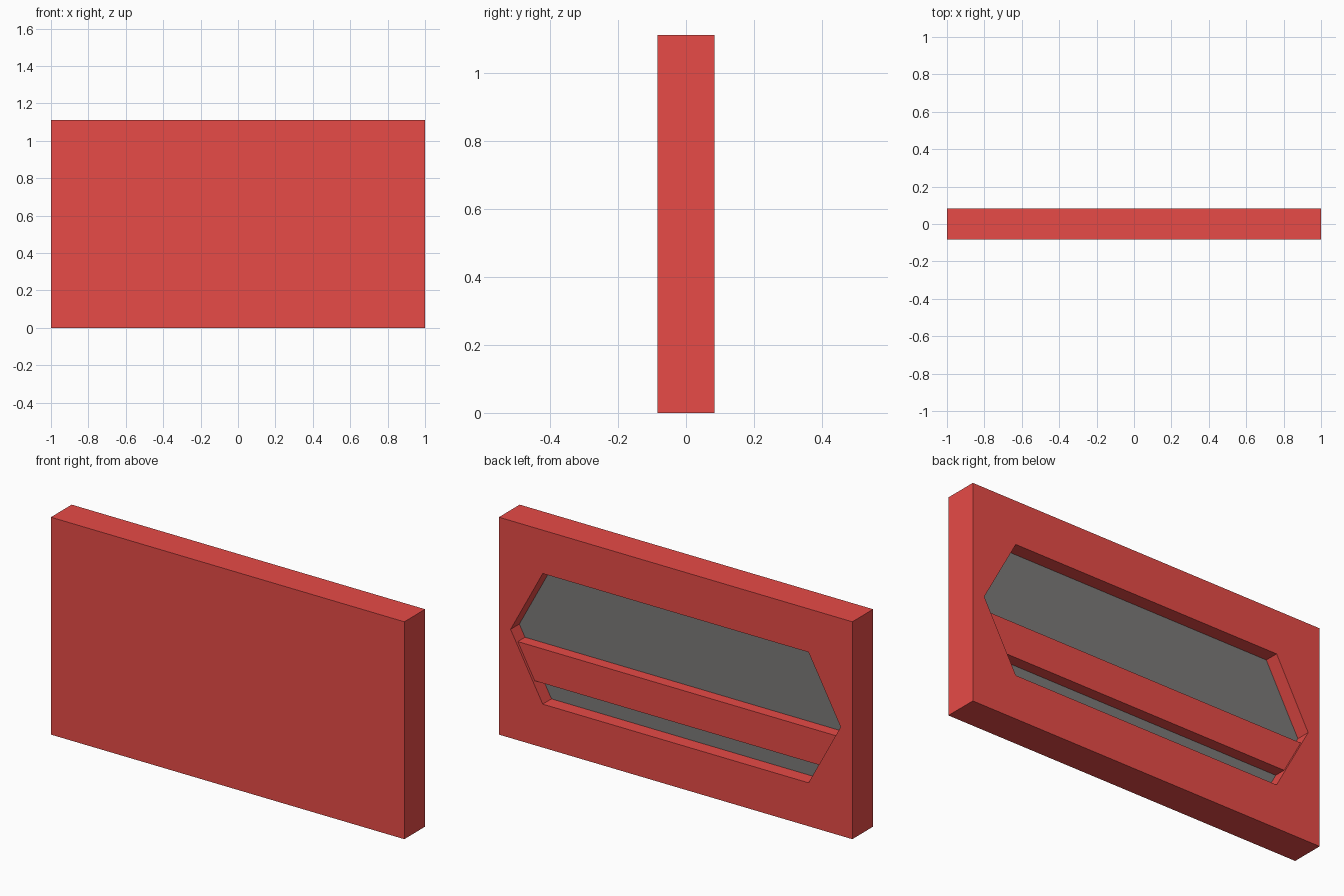
import bpy, bmesh

if "Cube" in bpy.data.objects:
    bpy.data.objects.remove(bpy.data.objects["Cube"])

H, D = 1.112, 0.084         # height, half depth
FLOOR, BAR = 0.013, 0.071   # y of recess floor and of the bar's face
MID, HALF = H / 2, 0.334    # recess centre and half height
TIP, FLAT = 0.934, 0.752    # recess half widths at middle and at top


def material(name, rgb):
    m = bpy.data.materials.new(name)
    m.diffuse_color = (*rgb, 1)
    m.use_nodes = True
    m.node_tree.nodes["Principled BSDF"].inputs["Base Color"].default_value = m.diffuse_color
    return m


red = material("red", (0.8, 0.07, 0.063))
grey = material("grey", (0.2, 0.195, 0.19))


def prism(name, outline, y0, y1):
    """Extrude an (x, z) outline from y0 to y1."""
    bm = bmesh.new()
    face = bm.faces.new([bm.verts.new((x, y0, z)) for x, z in outline])
    ext = bmesh.ops.extrude_face_region(bm, geom=[face])["geom"]
    for v in ext:
        if isinstance(v, bmesh.types.BMVert):
            v.co.y = y1
    bmesh.ops.recalc_face_normals(bm, faces=bm.faces)
    me = bpy.data.meshes.new(name)
    bm.to_mesh(me)
    bm.free()
    ob = bpy.data.objects.new(name, me)
    bpy.context.collection.objects.link(ob)
    me.materials.append(red)
    me.materials.append(grey)
    return ob


def edge_x(z):
    """Half width of the hexagonal recess at height z."""
    return TIP - (TIP - FLAT) * abs(z - MID) / HALF


def both_sides(points):
    """Close a right-hand outline by mirroring it."""
    return points + [(-x, z) for x, z in reversed(points)]


# solid slab
body = prism("panel_body", both_sides([(1, 0), (1, H)]), -D, D)

# hexagonal recess in the back, with a grey floor
cutter = prism("recess_cutter",
               both_sides([(edge_x(z), z) for z in (MID - HALF, MID, MID + HALF)]),
               FLOOR, D + 0.1)
for f in cutter.data.polygons:
    if abs(f.normal.y) > 0.9 and f.center.y < D:
        f.material_index = 1
cutter.hide_render = True
cutter.hide_viewport = True
mod = body.modifiers.new("recess", 'BOOLEAN')
mod.operation = 'DIFFERENCE'
mod.solver = 'EXACT'
mod.object = cutter

# bar across the lower part of the recess
prism("cross_bar", both_sides([(edge_x(z), z) for z in (0.322, 0.497)]), FLOOR, BAR)
